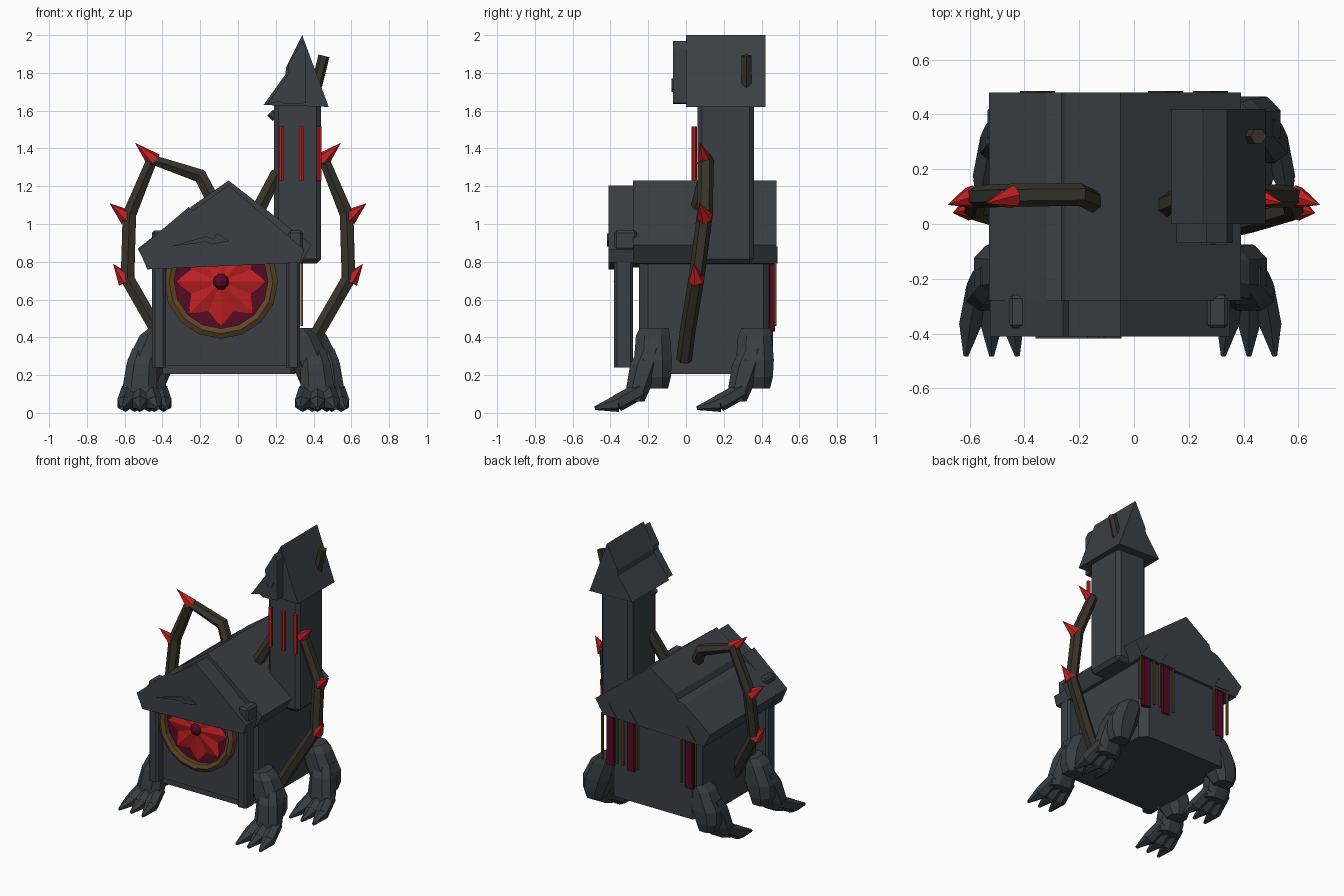
import bpy, bmesh, math
from mathutils import Vector

if "Cube" in bpy.data.objects:
    bpy.data.objects.remove(bpy.data.objects["Cube"])


def mat(name, rgb):
    m = bpy.data.materials.new(name)
    m.diffuse_color = (*rgb, 1)
    m.use_nodes = True
    m.node_tree.nodes["Principled BSDF"].inputs["Base Color"].default_value = m.diffuse_color
    return m


STONE = mat("slate grey", (0.043, 0.051, 0.061))
HIDE = mat("dark leg grey", (0.039, 0.047, 0.054))
VINE = mat("dark olive bark", (0.036, 0.033, 0.023))
RED = mat("bright red", (0.52, 0.014, 0.016))
CRIMSON = mat("deep crimson", (0.09, 0.003, 0.016))
WOOD = mat("brown wood", (0.115, 0.062, 0.023))


def finish(name, bm, m):
    bmesh.ops.recalc_face_normals(bm, faces=bm.faces)
    me = bpy.data.meshes.new(name)
    bm.to_mesh(me)
    bm.free()
    me.materials.append(m)
    ob = bpy.data.objects.new(name, me)
    bpy.context.collection.objects.link(ob)
    return ob


def prism(name, pts, y0, y1, m):
    """Extrude an x-z outline along y."""
    bm = bmesh.new()
    a = [bm.verts.new((x, y0, z)) for x, z in pts]
    b = [bm.verts.new((x, y1, z)) for x, z in pts]
    n = len(pts)
    bm.faces.new(a)
    bm.faces.new(b[::-1])
    for i in range(n):
        bm.faces.new((a[i], b[i], b[(i + 1) % n], a[(i + 1) % n]))
    return finish(name, bm, m)


def box(name, x, y, z, m, bevel=0, vertical=False):
    bm = bmesh.new()
    bmesh.ops.create_cube(bm, size=1)
    for v in bm.verts:
        v.co = Vector([(r[0] + r[1]) / 2 + c * (r[1] - r[0]) for r, c in zip((x, y, z), v.co)])
    if bevel:
        es = [e for e in bm.edges
              if not vertical or abs(e.verts[0].co.z - e.verts[1].co.z) > 1e-4]
        bmesh.ops.bevel(bm, geom=es, offset=bevel, segments=1, affect='EDGES')
    return finish(name, bm, m)


def cone(name, p, q, r1, r2, m, sides=6):
    p, q = Vector(p), Vector(q)
    d = q - p
    bm = bmesh.new()
    bmesh.ops.create_cone(bm, cap_ends=True, segments=sides, radius1=r1, radius2=r2, depth=d.length)
    rot = d.to_track_quat('Z', 'Y')
    for v in bm.verts:
        v.co = rot @ v.co + (p + q) / 2
    return finish(name, bm, m)


def bridge(bm, a, b):
    n = len(a)
    for k in range(n):
        bm.faces.new((a[k], a[(k + 1) % n], b[(k + 1) % n], b[k]))


def tube(name, pts, r, m, sides=6):
    """Sweep a polygon section along a path."""
    pts = [Vector(p) for p in pts]
    bm = bmesh.new()
    rings = []
    for i, p in enumerate(pts):
        t = (pts[min(i + 1, len(pts) - 1)] - pts[max(i - 1, 0)]).normalized()
        u = Vector((0, 1, 0))
        u = (u - t * u.dot(t)).normalized()
        w = t.cross(u)
        rings.append([bm.verts.new(p + r * (math.cos(a) * u + math.sin(a) * w))
                      for a in [math.tau * k / sides for k in range(sides)]])
    for a, b in zip(rings, rings[1:]):
        bridge(bm, a, b)
    bm.faces.new(rings[0])
    bm.faces.new(rings[-1])
    return finish(name, bm, m)


def loft(name, sections, m):
    """Chamfered sections (x, y, z, half x, half y) stacked upward."""
    bm = bmesh.new()
    shape = [(1, .5), (.5, 1), (-.5, 1), (-1, .5), (-1, -.5), (-.5, -1), (.5, -1), (1, -.5)]
    rings = [[bm.verts.new((x + a * hx, y + b * hy, z)) for a, b in shape]
             for x, y, z, hx, hy in sections]
    for a, b in zip(rings, rings[1:]):
        bridge(bm, a, b)
    bm.faces.new(rings[0])
    bm.faces.new(rings[-1])
    return finish(name, bm, m)


# House body and front wall
box("house_body", (-0.42, 0.305), (-0.25, 0.46), (0.207, 0.88), STONE, 0.05, True)
box("front_wall", (-0.43, 0.31), (-0.315, -0.28), (0.25, 0.86), STONE)
box("wall_sill", (-0.40, 0.28), (-0.30, -0.20), (0.207, 0.25), STONE)
for i, x in enumerate((-0.418, 0.292)):
    box(f"corner_post_{i}", (x - 0.037, x + 0.037), (-0.38, -0.28), (0.24, 0.88), STONE, 0.015, True)
for i, x in enumerate((-0.417, 0.305)):
    box(f"post_cap_{i}", (x - 0.038, x + 0.038), (-0.38, -0.26), (0.86, 0.965), STONE, 0.012)

# Gabled roof with a stepped left slope, and the lower front gable
prism("main_roof", [(-0.05, 1.23), (-0.25, 1.09), (-0.265, 1.05), (-0.32, 1.035), (-0.53, 0.87),
                    (-0.48, 0.77), (0.33, 0.79), (0.39, 0.89)], -0.28, 0.48, STONE)
prism("front_gable", [(-0.05, 1.205), (-0.24, 1.07), (-0.26, 1.09), (-0.525, 0.865), (-0.48, 0.76),
                      (0.33, 0.795), (0.35, 0.865)], -0.41, -0.28, STONE)
prism("gable_crack", [(-0.36, 0.88), (-0.17, 0.935), (-0.13, 0.92), (-0.11, 0.95), (-0.045, 0.91),
                      (-0.14, 0.892), (-0.17, 0.905)], -0.418, -0.41, STONE)

# Round flower window: ring, disc, folded star petals and knob
CX, CZ = -0.09, 0.695
bm = bmesh.new()
N = 16
prof = [(0.302, -0.30), (0.302, -0.355), (0.275, -0.372), (0.248, -0.36), (0.248, -0.30)]
rings = [[bm.verts.new((CX + r * math.cos(math.tau * k / N), y, CZ + r * math.sin(math.tau * k / N)))
          for r, y in prof] for k in range(N)]
for k in range(N):
    bridge(bm, rings[k], rings[(k + 1) % N])
finish("window_ring", bm, WOOD)
cone("window_disc", (CX, -0.30, CZ), (CX, -0.325, CZ), 0.25, 0.25, CRIMSON, 16)
bm = bmesh.new()
mid = bm.verts.new((CX, -0.36, CZ))
rim = []
for k in range(16):
    a = math.tau * k / 16
    r, y = ((0.24, -0.335), (0.17, -0.327))[k % 2]
    rim.append(bm.verts.new((CX + r * math.cos(a), y, CZ + r * math.sin(a))))
for k in range(16):
    bm.faces.new((mid, rim[k], rim[(k + 1) % 16]))
bm.faces.new(rim)
finish("star_petals", bm, RED)
bm = bmesh.new()
bmesh.ops.create_uvsphere(bm, u_segments=10, v_segments=6, radius=0.046)
bmesh.ops.translate(bm, verts=bm.verts, vec=(CX, -0.337, CZ))
finish("flower_knob", bm, CRIMSON)

# Tower and its roof
box("tower", (0.19, 0.44), (0.06, 0.36), (0.79, 1.66), STONE, 0.025)
prism("tower_roof", [(0.34, 2.0), (0.255, 1.83), (0.25, 1.79), (0.135, 1.63), (0.48, 1.62)],
      0, 0.42, STONE)
prism("tower_gable", [(0.34, 1.97), (0.265, 1.84), (0.27, 1.8), (0.155, 1.635), (0.22, 1.65),
                      (0.25, 1.635), (0.36, 1.64), (0.36, 1.93)], -0.07, 0, STONE)
prism("tower_crack", [(0.245, 1.70), (0.28, 1.745), (0.295, 1.725), (0.34, 1.77), (0.32, 1.72),
                      (0.30, 1.705), (0.285, 1.72)], -0.077, -0.07, STONE)
cone("roof_stub", (0.415, 0.32, 1.73), (0.455, 0.32, 1.89), 0.03, 0.03, VINE)
cone("tower_stub", (0.20, 0.11, 1.56), (0.17, 0.11, 1.59), 0.022, 0.022, STONE)
for i, x in enumerate((0.23, 0.335, 0.43)):
    cone(f"tower_slat_{i}", (x, 0.043, 1.23), (x, 0.043, 1.515), 0.014, 0.014, RED)

# Rear windows: pane, rods and pointed hood
for i, x in enumerate((-0.352, 0.115, 0.28)):
    box(f"rear_pane_{i}", (x - 0.032, x + 0.032), (0.44, 0.472), (0.43, 0.80), CRIMSON, 0.006, True)
    for s in (-1, 1):
        c = x + s * 0.058
        box(f"rear_rod_{i}_{s}", (c - 0.006, c + 0.006), (0.466, 0.48), (0.46, 0.80), WOOD)
    prism(f"rear_hood_{i}", [(x - 0.064, 0.79), (x + 0.064, 0.79), (x, 0.88)], 0.47, 0.485, STONE)

# Thorny vines arching out of both sides
for s, side in ((-1, "left"), (1, "right")):
    tube(f"{side}_vine", [(s * 0.34, -0.01, 0.28), (s * 0.43, 0.01, 0.44), (s * 0.585, 0.055, 0.71),
                          (s * 0.575, 0.10, 1.05), (s * 0.455, 0.105, 1.34), (s * 0.20, 0.108, 1.255),
                          (s * 0.11, 0.065, 1.08)], 0.042, VINE)
    for i, (x, y, z, tx, ty, tz) in enumerate([(0.445, 0.10, 1.335, 0.545, 0.075, 1.43),
                                               (0.59, 0.10, 1.035, 0.68, 0.07, 1.11),
                                               (0.595, 0.055, 0.70, 0.662, 0.04, 0.79)]):
        cone(f"{side}_thorn_{i}", (s * x, y, z), (s * tx, ty, tz), 0.045, 0, RED)

# Four clawed legs, the rear pair set slightly to the right
for s, side in ((-1, "left"), (1, "right")):
    for dx, dy, end in ((-0.05, 0, "front"), (0, 0.54, "rear")):
        def X(o):
            return dx + s * o
        loft(f"{end}_{side}_thigh", [(X(0.45), -0.155, 0.13, 0.06, 0.06), (X(0.45), -0.17, 0.19, 0.085, 0.09),
                                     (X(0.43), -0.175, 0.28, 0.105, 0.10), (X(0.38), -0.175, 0.41, 0.09, 0.09),
                                     (X(0.36), -0.17, 0.45, 0.06, 0.075)], HIDE).location.y = dy
        loft(f"{end}_{side}_shin", [(X(0.47), -0.27, 0.06, 0.085, 0.05), (X(0.47), -0.25, 0.14, 0.09, 0.065),
                                    (X(0.46), -0.215, 0.26, 0.08, 0.08),
                                    (X(0.44), -0.19, 0.34, 0.07, 0.06)], HIDE).location.y = dy
        for k in (-1, 0, 1):
            x = X(0.47) + k * 0.078
            tag = f"{end}_{side}_toe_{k + 1}"
            knuckle = (x, -0.365, 0.05)
            cone(tag, (X(0.47) + k * 0.055, -0.24, 0.12), knuckle, 0.045, 0.046, HIDE).location.y = dy
            cone(tag + "_claw", knuckle, (x + k * 0.016, -0.482, 0.025), 0.046, 0.01, HIDE).location.y = dy
